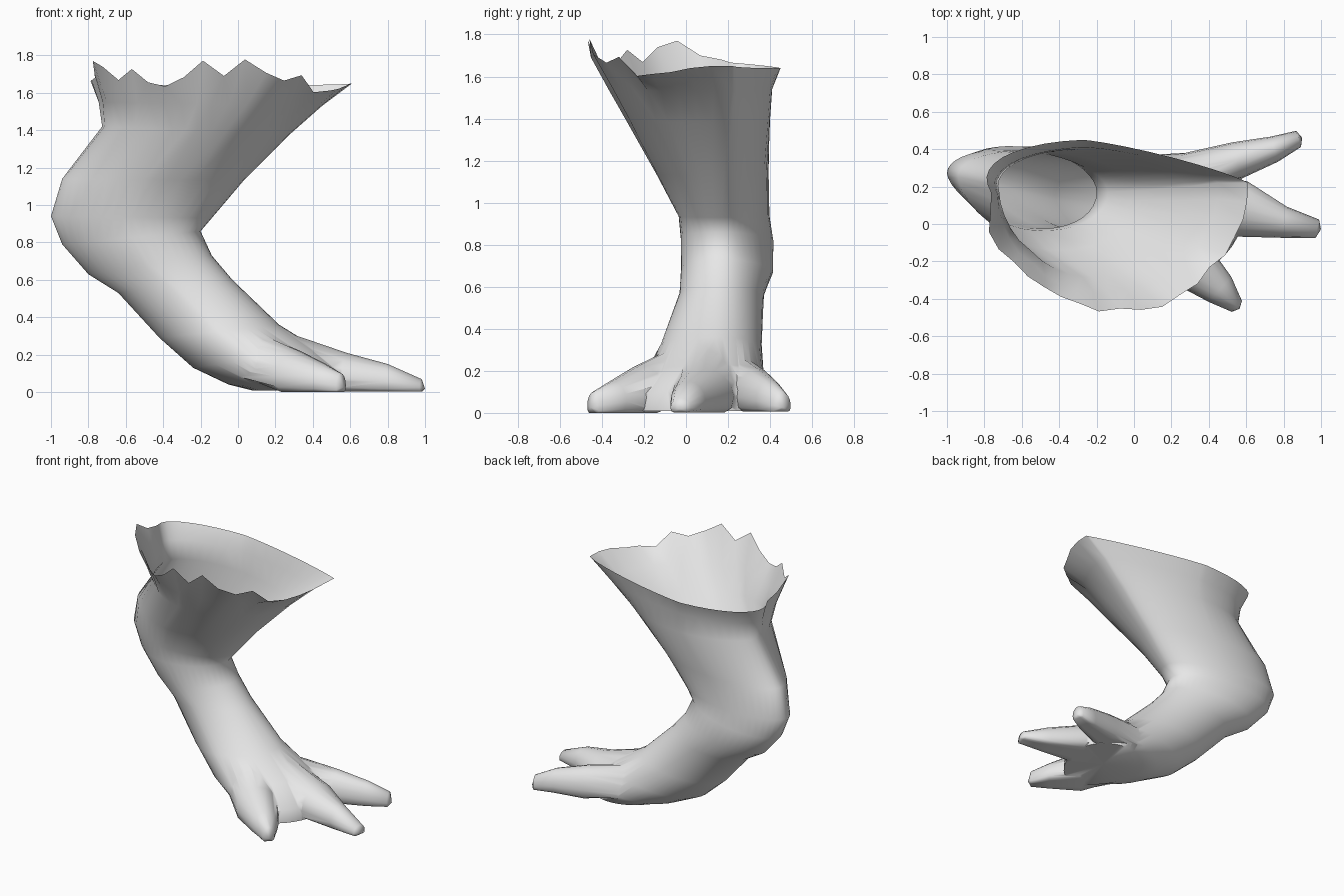
import bpy, bmesh, math, random
from mathutils import Vector

random.seed(4)
SEGMENTS = 40

cube = bpy.data.objects.get("Cube")
if cube:
    bpy.data.objects.remove(cube, do_unlink=True)

# Single plain grey colour
grey = bpy.data.materials.new("pale_grey")
grey.use_nodes = True
grey.diffuse_color = (0.8, 0.8, 0.8, 1)
grey.node_tree.nodes["Principled BSDF"].inputs["Base Color"].default_value = grey.diffuse_color


def loft(name, rings, start_centre, end_centre):
    """Closed skin through a list of rings, each end closed by a fan."""
    bm = bmesh.new()
    loops = [[bm.verts.new(p) for p in ring] for ring in rings]
    count = len(rings[0])
    for lower, upper in zip(loops, loops[1:]):
        for i in range(count):
            j = (i + 1) % count
            bm.faces.new((lower[i], lower[j], upper[j], upper[i]))
    for loop, centre in ((loops[0], start_centre), (loops[-1], end_centre)):
        tip = bm.verts.new(centre)
        for i in range(count):
            bm.faces.new((loop[i], loop[(i + 1) % count], tip))
    bmesh.ops.triangulate(bm, faces=[f for f in bm.faces if len(f.verts) > 3])
    bmesh.ops.recalc_face_normals(bm, faces=bm.faces)
    mesh = bpy.data.meshes.new(name)
    bm.to_mesh(mesh)
    bm.free()
    mesh.materials.append(grey)
    obj = bpy.data.objects.new(name, mesh)
    bpy.context.collection.objects.link(obj)
    return obj


def mean(points):
    return sum(points, Vector()) / len(points)


# Leg sections, sole to rim: back x, back z, front x, front z, low y, high y, back y, front y
SECTIONS = [
    (0.08, 0.008, 0.60, 0.008, -0.24, 0.36, 0.10, 0.14),
    (-0.05, 0.04, 0.60, 0.11, -0.26, 0.38, 0.10, 0.14),
    (-0.24, 0.13, 0.43, 0.23, -0.20, 0.37, 0.12, 0.14),
    (-0.42, 0.29, 0.22, 0.36, -0.12, 0.36, 0.15, 0.14),
    (-0.64, 0.53, -0.03, 0.60, -0.03, 0.37, 0.20, 0.16),
    (-0.80, 0.63, -0.14, 0.73, -0.02, 0.41, 0.25, 0.17),
    (-0.94, 0.79, -0.20, 0.86, -0.02, 0.41, 0.27, 0.17),
    (-1.00, 0.94, -0.14, 0.93, -0.03, 0.39, 0.27, 0.17),
    (-0.94, 1.14, 0.03, 1.13, -0.14, 0.39, 0.25, 0.18),
    (-0.72, 1.42, 0.28, 1.38, -0.29, 0.40, 0.17, 0.20),
    (-0.73, 1.55, 0.45, 1.53, -0.37, 0.41, 0.16, 0.22),
    (-0.76, 1.67, 0.61, 1.65, -0.44, 0.45, 0.17, 0.22),
]
folds = [random.uniform(-0.04, 0.04) for _ in range(SEGMENTS)]
# Tooth heights along the torn half of the rim, back to front
TEETH = [0.01, 0.03, 0.10, 0.07, 0, 0.06, -0.01, -0.03, 0.02, 0.11,
         0.03, 0.12, 0.05, 0.01, 0.04, -0.05, -0.04, -0.03, -0.01, 0]


def leg_ring(section, flare):
    """Four rounded quarters; flare adds folds, skew and a flatter side near the rim."""
    bx, bz, fx, fz, low, high, by, fy = section
    back, front = Vector((bx, by, bz)), Vector((fx, fy, fz))
    centre = (back + front) / 2
    left = Vector((centre.x - 0.2 * flare, high, centre.z))
    right = Vector((centre.x, low, centre.z))
    ring = []
    for i in range(SEGMENTS):
        angle = math.tau * i / SEGMENTS
        c, s = math.cos(angle), math.sin(angle)
        power = 1
        if c > 0 and s > 0:
            power = 1 + 0.6 * flare
        elif c < 0 and s < 0:
            power = 1.25 - 0.25 * flare
        arm = abs(c) ** power * ((front if c > 0 else back) - centre)
        arm += abs(s) ** power * ((left if s > 0 else right) - centre)
        if s < 0:
            arm *= 1 + folds[i] * flare * -s
        # Torn edge on the exposed half, smooth edge on the other
        rise = 0
        if flare == 1:
            half = SEGMENTS // 2
            rise = TEETH[i - half] if i >= half else -0.02 * s
        ring.append(centre + arm * (1 + 0.7 * max(rise, 0)) + Vector((0, 0, rise)))
    return ring


last = len(SECTIONS) - 1
rings = [leg_ring(s, max(0, 1 - (last - i) * 0.3)) for i, s in enumerate(SECTIONS)]
rim_centre = Vector((-0.1, 0.05, 1.52))
leg = loft("clawed_leg", rings, mean(rings[0]), rim_centre)

# Toes from root to tip: x, y, top height, half width
TOES = {
    "right_toe": [(0.10, -0.03, 0.32, 0.14), (0.30, -0.21, 0.23, 0.14),
                  (0.46, -0.35, 0.15, 0.09), (0.55, -0.44, 0.10, 0.04)],
    "middle_toe": [(0.20, 0.12, 0.34, 0.17), (0.58, 0.08, 0.21, 0.15),
                   (0.80, 0.01, 0.15, 0.085), (0.98, -0.025, 0.07, 0.05)],
    "left_toe": [(0.15, 0.24, 0.28, 0.11), (0.55, 0.34, 0.21, 0.10),
                 (0.75, 0.40, 0.16, 0.07), (0.88, 0.455, 0.10, 0.045)],
}


def make_toe(name, path, floor):
    start, end = Vector(path[0][:2]), Vector(path[-1][:2])
    along = (end - start).normalized()
    side = Vector((-along.y, along.x, 0))
    toe_rings = []
    for x, y, top, half in path:
        # The root is raised so that it stays inside the foot
        bottom = 0.08 if not toe_rings else floor
        ring = []
        for i in range(16):
            angle = math.tau * i / 16
            height = max(bottom, top * (0.36 + 0.64 * math.sin(angle)))
            ring.append(Vector((x, y, height)) + side * half * math.cos(angle))
        toe_rings.append(ring)
    tip = mean(toe_rings[-1]) + along.to_3d() * 0.02
    tip.z *= 0.6
    return loft(name, toe_rings, mean(toe_rings[0]), tip)


# Weld the toes into the foot
bpy.context.view_layer.objects.active = leg
for number, (name, path) in enumerate(TOES.items()):
    toe = make_toe(name, path, number * 0.003)
    union = leg.modifiers.new(name, "BOOLEAN")
    union.operation = "UNION"
    union.solver = "EXACT"
    union.object = toe
    bpy.ops.object.modifier_apply(modifier=union.name)
    bpy.data.objects.remove(toe, do_unlink=True)

# Open the hollow top
bm = bmesh.new()
bm.from_mesh(leg.data)
lid = [v for v in bm.verts if (v.co - rim_centre).length < 0.01]
bmesh.ops.delete(bm, geom=lid, context="VERTS")
bm.to_mesh(leg.data)
bm.free()

bpy.ops.object.select_all(action="DESELECT")
leg.select_set(True)
bpy.context.view_layer.objects.active = leg
bpy.ops.object.shade_smooth_by_angle(angle=math.radians(75))
